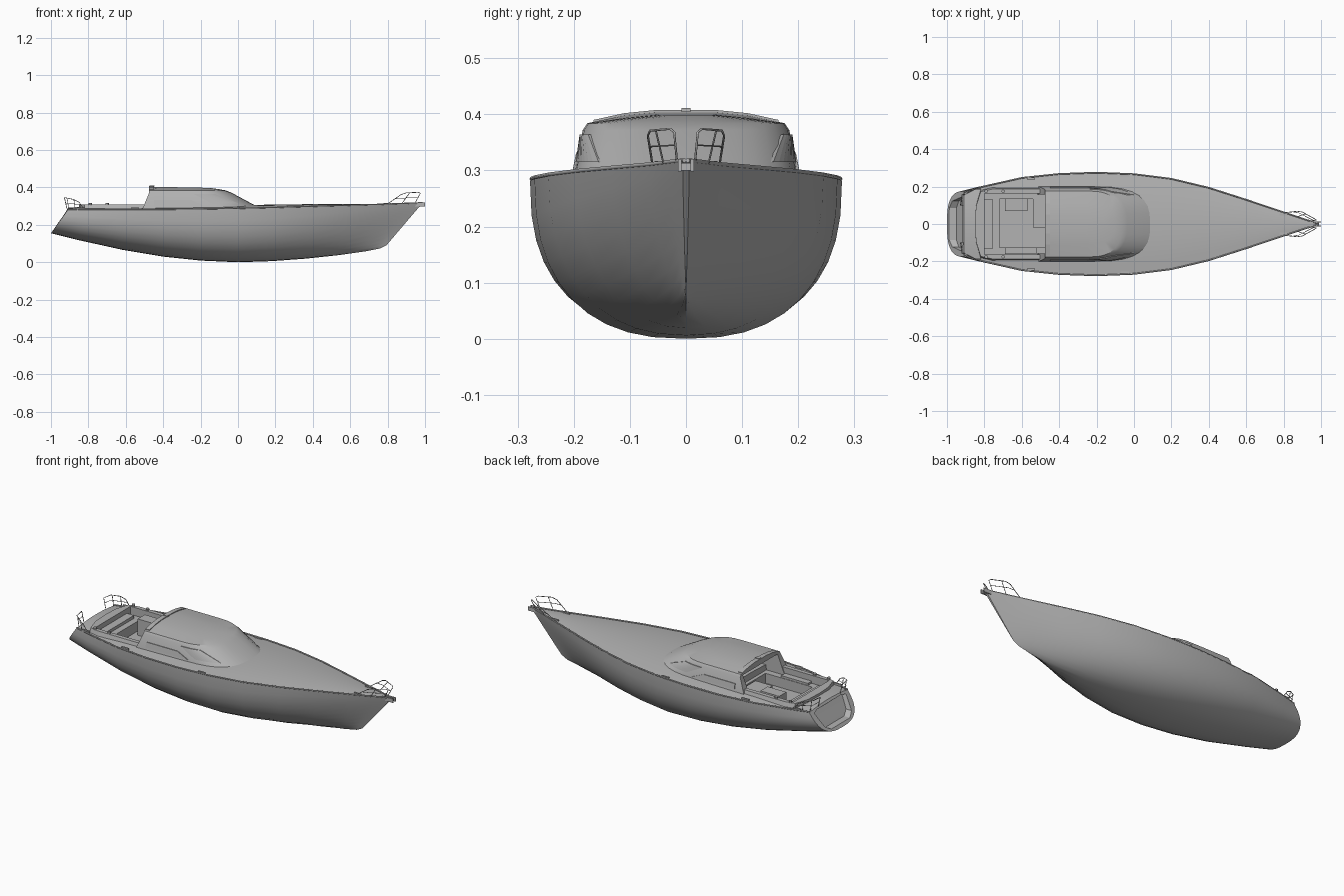
import bpy
import bmesh
from math import sin, cos, pi, radians

if "Cube" in bpy.data.objects:
    bpy.data.objects.remove(bpy.data.objects["Cube"], do_unlink=True)

grey = bpy.data.materials.new("plain grey")
grey.use_nodes = True
grey.diffuse_color = (0.45, 0.45, 0.45, 1)
grey.node_tree.nodes["Principled BSDF"].inputs["Base Color"].default_value = grey.diffuse_color


def activate(obj):
    bpy.ops.object.select_all(action="DESELECT")
    obj.select_set(True)
    bpy.context.view_layer.objects.active = obj


def loft(name, rings):
    """Closed solid skinned through rings with equal point counts."""
    bm = bmesh.new()
    rows = [[bm.verts.new(p) for p in ring] for ring in rings]
    count = len(rows[0])
    for a, b in zip(rows, rows[1:]):
        for i in range(count):
            j = (i + 1) % count
            bm.faces.new((a[i], a[j], b[j], b[i]))
    bm.faces.new(rows[0])
    bm.faces.new(rows[-1][::-1])
    bmesh.ops.recalc_face_normals(bm, faces=bm.faces)
    mesh = bpy.data.meshes.new(name)
    bm.to_mesh(mesh)
    bm.free()
    mesh.materials.append(grey)
    obj = bpy.data.objects.new(name, mesh)
    bpy.context.collection.objects.link(obj)
    return obj


def box(name, x0, x1, y0, y1, z0, z1):
    return loft(name, [[(x0, y0, z), (x1, y0, z), (x1, y1, z), (x0, y1, z)] for z in (z0, z1)])


def tube(name, points, radius):
    curve = bpy.data.curves.new(name, "CURVE")
    curve.dimensions = "3D"
    curve.bevel_depth = radius
    curve.bevel_resolution = 1
    curve.use_fill_caps = True
    spline = curve.splines.new("POLY")
    spline.points.add(len(points) - 1)
    for sp, p in zip(spline.points, points):
        sp.co = (*p, 1)
    curve.materials.append(grey)
    obj = bpy.data.objects.new(name, curve)
    bpy.context.collection.objects.link(obj)
    activate(obj)
    bpy.ops.object.convert(target="MESH")


def smooth(obj, angle=30):
    activate(obj)
    bpy.ops.object.shade_smooth_by_angle(angle=radians(angle))


def cut(obj, cutters):
    activate(obj)
    for c in cutters:
        mod = obj.modifiers.new("cut", "BOOLEAN")
        mod.operation = "DIFFERENCE"
        mod.solver = "EXACT"
        mod.object = c
        bpy.ops.object.modifier_apply(modifier=mod.name)


def lerp(a, b, t):
    return a + (b - a) * t


# Hull stations: sheer x, half beam, sheer z, keel x, keel z, fullness
stations = [
    (-0.91, 0.175, 0.28, -1.0, 0.155, 2.8),
    (-0.80, 0.205, 0.28, -0.86, 0.12, 2.6),
    (-0.60, 0.25, 0.28, -0.62, 0.067, 2.5),
    (-0.40, 0.271, 0.28, -0.4, 0.03, 2.5),
    (-0.20, 0.278, 0.282, -0.2, 0.009, 2.5),
    (0.0, 0.27, 0.285, 0.0, 0.0, 2.45),
    (0.20, 0.245, 0.29, 0.18, 0.006, 2.3),
    (0.40, 0.197, 0.296, 0.36, 0.019, 2.1),
    (0.60, 0.133, 0.302, 0.53, 0.037, 1.8),
    (0.80, 0.066, 0.308, 0.68, 0.058, 1.5),
    (0.92, 0.026, 0.313, 0.76, 0.074, 1.3),
    (0.985, 0.006, 0.315, 0.795, 0.092, 1.2),
]


def hull_ring(xs, beam, zs, xk, zk, n, steps=20):
    ring = []
    for i in range(steps + 1):
        a = pi * i / steps
        c, s = cos(a), max(sin(a), 0)
        depth = s ** (2 / n)
        y = beam * abs(c) ** (2 / n) * (1 if c > 0 else -1)
        ring.append((lerp(xs, xk, depth), y, lerp(zs, zk, depth)))
    for i in range(1, 8):
        t = -1 + i / 4
        ring.append((xs, beam * t, zs + 0.075 * beam * (1 - t * t)))
    return ring


hull = loft("hull", [hull_ring(*s) for s in stations])

# Cabin rings: height, aft x, start of front curve, front x, half width
cabin_low = (0.275, -0.515, -0.2, 0.145, 0.203)
cabin_top = (0.372, -0.475, -0.24, -0.035, 0.184)
cabin_levels = [cabin_low, cabin_top, (0.384, -0.475, -0.24, -0.065, 0.176),
                (0.398, -0.475, -0.25, -0.10, 0.11), (0.404, -0.475, -0.26, -0.15, 0.05)]


def cabin_ring(z, xa, xm, xf, hw, n=2.6, steps=16):
    pts = [(xa, hw, z)]
    for i in range(steps + 1):
        a = pi * i / steps
        c = cos(a)
        x = xm + (xf - xm) * max(sin(a), 0) ** (2 / n)
        drop = 0.02 * (x - xa) if z > 0.39 else 0
        pts.append((x, hw * abs(c) ** (2 / n) * (1 if c > 0 else -1), z - drop))
    return pts + [(xa, -hw, z)]


def cabin_y(x, z):
    """Half width of the cabin wall at a point."""
    t = (z - cabin_low[0]) / (cabin_top[0] - cabin_low[0])
    xm, xf, hw = (lerp(cabin_low[k], cabin_top[k], t) for k in (2, 3, 4))
    u = min(max((x - xm) / (xf - xm), 0), 0.98)
    return hw * (1 - u ** 2.6) ** (1 / 2.6)


cabin = loft("cabin", [cabin_ring(*r) for r in cabin_levels])

# Raised cockpit coaming with rounded aft end
coaming = loft("cockpit_coaming", [
    [(-0.46, -w, z), (-0.46, w, z), (-0.76, w, z), (-0.82, w * 0.93, z),
     (-0.845, w * 0.5, z), (-0.85, 0, z), (-0.845, -w * 0.5, z),
     (-0.82, -w * 0.93, z), (-0.76, -w, z)]
    for w, z in ((0.198, 0.27), (0.186, 0.308))])

# Cockpit, companionway and stern recess cutters
seat_cut = box("seat_cutter", -0.80, -0.40, -0.162, 0.162, 0.262, 0.5)
well_cut = box("well_cutter", -0.72, -0.42, -0.125, 0.135, 0.205, 0.45)
door_cut = box("door_cutter", -0.60, -0.36, -0.158, 0.158, 0.255, 0.375)
stern_cut = loft("stern_cutter", [
    [(-1.1, -w, z), (x, -w, z), (x, w, z), (-1.1, w, z)]
    for x, w, z in ((-0.95, 0.085, 0.172), (-0.937, 0.122, 0.195), (-0.892, 0.145, 0.268),
                    (-0.888, 0.11, 0.278))])
cut(hull, [seat_cut, well_cut, stern_cut])
cut(coaming, [seat_cut])
cut(cabin, [door_cut])
for c in (seat_cut, well_cut, door_cut, stern_cut):
    bpy.data.objects.remove(c, do_unlink=True)
smooth(hull)
smooth(cabin, 25)

# Cockpit furniture
box("forward_seat", -0.54, -0.43, -0.02, 0.134, 0.206, 0.262)
box("cockpit_table", -0.69, -0.57, 0.07, 0.135, 0.206, 0.300)
box("starboard_locker", -0.69, -0.52, -0.161, -0.126, 0.263, 0.275)
box("helm_bench", -0.80, -0.755, -0.13, 0.13, 0.263, 0.28)
box("companionway_step", -0.46, -0.42, -0.06, 0.0, 0.206, 0.235)


def window(name, side, low, high, z0, z1, steps=8):
    rings = []
    for i in range(steps + 1):
        ends = [(lerp(*low, i / steps), z0), (lerp(*high, i / steps), z1)]
        inner = [(x, side * (cabin_y(x, z) - 0.003), z) for x, z in ends]
        outer = [(x, side * (cabin_y(x, z) + 0.004), z) for x, z in ends]
        rings.append(inner + outer[::-1])
    loft(name, rings)


def cylinder(name, x, y, z0, z1, r):
    ob = loft(name, [[(x + r * cos(pi * i / 6), y + r * sin(pi * i / 6), z) for i in range(12)]
                     for z in (z0, z1)])
    smooth(ob)


# Parts mirrored to both sides
for side, label in ((1, "left"), (-1, "right")):
    window(label + "_front_window", side, (-0.14, 0.0), (-0.235, -0.12), 0.315, 0.364)
    window(label + "_side_panel", side, (-0.45, -0.18), (-0.45, -0.25), 0.302, 0.332)

    # Toe rail along the sheer
    tube(label + "_toe_rail", [(s[0], side * (s[1] - 0.003), s[2] + 0.003) for s in stations], 0.004)

    # Bow rail
    tube(label + "_bow_rail", [(x, side * y, z) for x, y, z in (
        (0.80, 0.060, 0.312), (0.872, 0.068, 0.362), (0.90, 0.064, 0.371), (0.965, 0.028, 0.374),
        (0.975, 0.021, 0.368), (0.945, 0.016, 0.315))], 0.002)
    tube(label + "_bow_mid_rail", [(0.842, side * 0.066, 0.34), (0.88, side * 0.06, 0.343),
                                   (0.96, side * 0.019, 0.345)], 0.0015)
    tube(label + "_bow_post", [(0.875, side * 0.040, 0.312), (0.918, side * 0.054, 0.372)], 0.0018)

    # Stern rail
    tube(label + "_stern_rail", [(x, side * y, z) for x, y, z in (
        (-0.825, 0.192, 0.285), (-0.85, 0.192, 0.322), (-0.88, 0.184, 0.336), (-0.92, 0.155, 0.344),
        (-0.928, 0.10, 0.346), (-0.915, 0.10, 0.288))], 0.002)
    tube(label + "_stern_mid_rail", [(-0.84, side * 0.192, 0.308), (-0.918, side * 0.152, 0.316),
                                     (-0.922, side * 0.10, 0.318)], 0.0015)
    for x, y in ((-0.905, 0.158), (-0.87, 0.182)):
        tube(label + "_stern_post", [(x, side * y, 0.282), (x - 0.008, side * y, 0.338)], 0.0018)

    # Winches and cleats
    for x in (-0.79, -0.70):
        cylinder(label + "_winch", x, side * 0.175, 0.306, 0.318, 0.009)
    for x, y in ((-0.84, 0.19), (-0.55, 0.248), (-0.05, 0.264), (0.80, 0.055)):
        ys = sorted((side * (y - 0.009), side * y))
        box(label + "_cleat", x - 0.022, x + 0.022, *ys, 0.28 + 0.03 * max(x, 0), 0.293 + 0.03 * max(x, 0))

    # Bow roller cheeks
    ys = sorted((side * 0.008, side * 0.014))
    box(label + "_roller_cheek", 0.93, 1.0, *ys, 0.298, 0.32)

box("bow_roller", 0.95, 0.99, -0.009, 0.009, 0.30, 0.313)

# Traveller track across the aft edge of the roof
track = [(0.165, 0.388), (0.11, 0.400), (0.05, 0.406)]
arch = [(-y, z) for y, z in track] + track[::-1]
loft("roof_track", [[(-0.476, y, z - 0.008), (-0.476, y, z + 0.002),
                     (-0.45, y, z + 0.002), (-0.45, y, z - 0.008)] for y, z in arch])
box("track_car", -0.473, -0.447, -0.008, 0.008, 0.404, 0.411)
